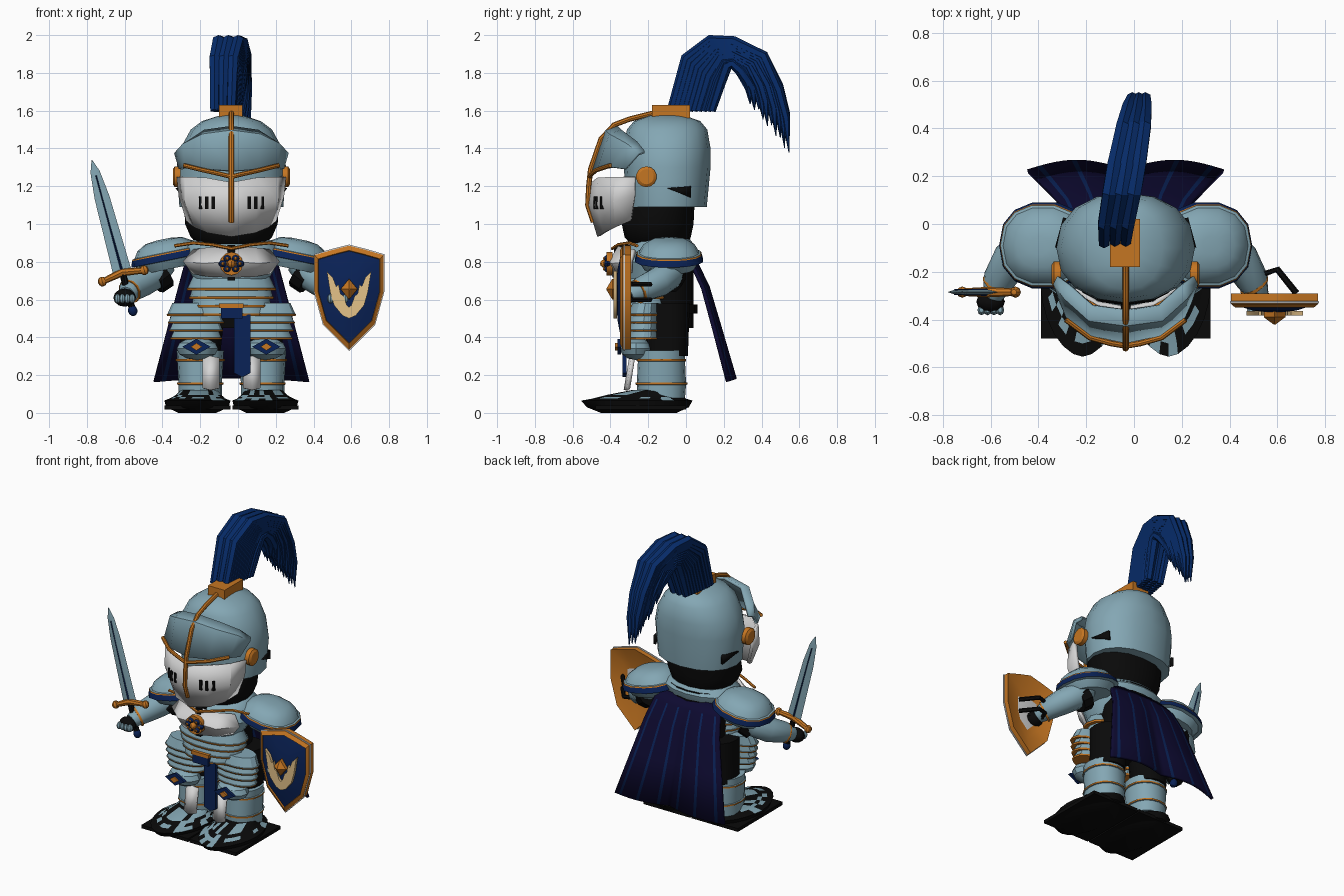
import bpy, bmesh, math, random
from mathutils import Vector, Matrix

if "Cube" in bpy.data.objects:
    bpy.data.objects.remove(bpy.data.objects["Cube"])

random.seed(4)
CX = -0.035  # body centre line


def mat(name, r, g, b):
    m = bpy.data.materials.new(name)
    m.diffuse_color = (r, g, b, 1)
    m.use_nodes = True
    m.node_tree.nodes["Principled BSDF"].inputs["Base Color"].default_value = m.diffuse_color
    return m


STEEL = mat("steel blue", 0.23, 0.385, 0.455)
WHITE = mat("pale metal", 0.66, 0.66, 0.66)
GOLD = mat("gold", 0.56, 0.18, 0.016)
NAVY = mat("navy", 0.003, 0.016, 0.095)
PLUME = mat("plume blue", 0.002, 0.025, 0.145)
CAPE = mat("cape indigo", 0.004, 0.003, 0.03)
BLACK = mat("black", 0.003, 0.003, 0.003)
CREAM = mat("cream", 0.78, 0.54, 0.25)


def make(name, verts, faces, mats, index=None, solid=0):
    me = bpy.data.meshes.new(name)
    me.from_pydata([tuple(v) for v in verts], [], faces)
    mats = mats if isinstance(mats, list) else [mats]
    for m in mats:
        me.materials.append(m)
    if index:
        for p, i in zip(me.polygons, index):
            p.material_index = i
    bm = bmesh.new()
    bm.from_mesh(me)
    bmesh.ops.remove_doubles(bm, verts=bm.verts, dist=1e-5)
    bmesh.ops.recalc_face_normals(bm, faces=bm.faces)
    bm.to_mesh(me)
    bm.free()
    ob = bpy.data.objects.new(name, me)
    bpy.context.collection.objects.link(ob)
    if solid:
        md = ob.modifiers.new("thickness", 'SOLIDIFY')
        md.thickness, md.offset = solid, 0
    return ob


def skin(name, rings, mats, index=None):
    """Join closed rings of equal length, with end caps."""
    n, k = len(rings[0]), len(rings)
    faces = [(i * n + j, i * n + (j + 1) % n, (i + 1) * n + (j + 1) % n, (i + 1) * n + j)
             for i in range(k - 1) for j in range(n)]
    idx = [index[i] if index else 0 for i in range(k - 1) for j in range(n)]
    faces += [tuple(range(n)), tuple(range((k - 1) * n, k * n))]
    idx += [idx[0], idx[-1]]
    return make(name, [v for r in rings for v in r], faces, mats, idx)


def loft(name, rings, mats, n=16, p=2.2, index=None):
    """Stack of superellipses: (z, x, y, rx, ry)."""
    def pt(a, z, x, y, rx, ry):
        c, s = math.cos(a), math.sin(a)
        return (x + rx * math.copysign(abs(c) ** (2 / p), c),
                y + ry * math.copysign(abs(s) ** (2 / p), s), z)
    return skin(name, [[pt(2 * math.pi * j / n, *r) for j in range(n)] for r in rings], mats, index)


def tube(name, pts, radii, m, n=8, flat=1.0):
    pts = [Vector(p) for p in pts]
    if not isinstance(radii, (list, tuple)):
        radii = [radii] * len(pts)
    d = pts[-1] - pts[0]
    ref = Vector([1.0 if i == min(range(3), key=lambda k: abs(d[k])) else 0.0 for i in range(3)])
    rings = []
    for i, (c, r) in enumerate(zip(pts, radii)):
        t = (pts[min(i + 1, len(pts) - 1)] - pts[max(i - 1, 0)]).normalized()
        u = t.cross(ref).normalized()
        w = t.cross(u)
        rings.append([c + r * (math.cos(a) * u + flat * math.sin(a) * w)
                      for a in (2 * math.pi * j / n for j in range(n))])
    return skin(name, rings, m)


def ball(name, c, r, m, n=12):
    lat = [math.pi * (k / 6 - 0.5) for k in range(7)]
    return loft(name, [(c[2] + r[2] * math.sin(a), c[0], c[1], r[0] * math.cos(a), r[1] * math.cos(a))
                       for a in lat], m, n, 2)


def box(name, x0, x1, y0, y1, z0, z1, m):
    return skin(name, [[(x0, y0, z), (x1, y0, z), (x1, y1, z), (x0, y1, z)] for z in (z0, z1)], m)


def plate(name, pts, y, t, m):
    """Upright plate from an x-z outline."""
    return skin(name, [[(x, yy, z) for x, z in pts] for yy in (y, y - t)], m)


def wrap(name, rows, m, solid=0.02):
    """Sheet mirrored across the body centre, from half rows."""
    full = [[(CX - x, y, z) for x, y, z in reversed(r)] + [(CX + x, y, z) for x, y, z in r] for r in rows]
    n = len(full[0])
    faces = [(i * n + j, i * n + j + 1, (i + 1) * n + j + 1, (i + 1) * n + j)
             for i in range(len(rows) - 1) for j in range(n - 1)]
    return make(name, [v for r in full for v in r], faces, m, solid=solid)


def diamond(x, z, w, h):
    return [(x - w, z), (x, z - h), (x + w, z), (x, z + h)]


# Helmet and head
loft("helmet", [(1.09, CX, -0.1, .275, .21), (1.3, CX, -0.1, .29, .23), (1.4, CX, -0.1, .27, .23),
                (1.5, CX, -0.1, .215, .213), (1.545, CX, -0.1, .155, .175), (1.575, CX, -0.1, .06, .09)], STEEL)
loft("head", [(.89, CX, -.14, .17, .15), (.93, CX, -.15, .215, .175), (1.0, CX, -.15, .245, .19),
              (1.1, CX, -.13, .25, .175)], BLACK)
wrap("brow_visor", [[(0, -.36, 1.51), (.14, -.34, 1.49), (.23, -.26, 1.43), (.28, -.22, 1.38)],
                    [(0, -.42, 1.49), (.15, -.40, 1.47), (.25, -.31, 1.42), (.295, -.25, 1.37)],
                    [(0, -.49, 1.28), (.14, -.46, 1.29), (.24, -.39, 1.30), (.27, -.32, 1.29)]], STEEL)
wrap("face_guard", [[(0, -.49, 1.22), (.13, -.46, 1.245), (.24, -.37, 1.25), (.28, -.27, 1.25)],
                    [(0, -.51, 1.10), (.13, -.465, 1.10), (.24, -.38, 1.12), (.27, -.27, 1.15)],
                    [(0, -.46, .935), (.12, -.43, .955), (.19, -.37, .985), (.23, -.29, 1.02)]], WHITE)
tube("crest_strip", [(CX, -.16, 1.59), (CX, -.3, 1.555), (CX, -.38, 1.525), (CX, -.45, 1.45),
                     (CX, -.505, 1.29), (CX, -.515, 1.2), (CX, -.52, 1.1), (CX, -.49, 1.01)], .014, GOLD)
box("plume_socket", -.1, .025, -.18, .02, 1.56, 1.63, GOLD)
for s in (-1, 1):
    X = lambda d: CX + s * d
    tube("brow_trim", [(X(0), -.51, 1.25), (X(.06), -.5, 1.265), (X(.15), -.475, 1.285), (X(.25), -.4, 1.31)],
         .012, GOLD)
    tube("ear_disc", [(X(.27), -.21, 1.25), (X(.3), -.21, 1.25), (X(.31), -.21, 1.25)], [.055, .055, .04], GOLD, 14)
    make("helmet_vent", [(X(.288), -.1, 1.19), (X(.254), .025, 1.2), (X(.252), .025, 1.14)], [(0, 1, 2)], BLACK,
         solid=.016)
    for d, y in ((.095, -.487), (.13, -.475), (.163, -.45)):
        box("breath_slit", X(d) - .009, X(d) + .009, y - .004, y + .015, 1.08, 1.145, BLACK)

# Plume: fanned strands from the socket, over and down the back
for k in range(10):
    t = k / 9
    mix = lambda a, b: a + (b - a) * t
    for j in range(3):
        o = (j - 1) * .045
        path = [(mix(.135, -.08), 1.6), (mix(.18, 0), mix(1.74, 1.88)), (mix(.215, .13), mix(1.84, 1.972)),
                (mix(.25, .25), mix(1.85, 1.965)), (mix(.29, .41), mix(1.81, 1.89)),
                (mix(.325, .49), mix(1.76, 1.72)), (mix(.335, .53), mix(1.73, 1.57)),
                (mix(.34, .545), mix(1.65, 1.39))]
        jig = random.uniform(-.02, .025)
        wide = [1, 1.1, 1.15, 1.15, 1, .8, .6, .5]
        tube("plume_strand", [(-.075 + o * wide[i] + y * .18 * (1 if y > 0 else .4), y,
                               z + (jig if i > 4 else 0)) for i, (y, z) in enumerate(path)],
             [.022, .027, .03, .03, .028, .026, .022, .002], PLUME, 6, 1.1)

# Torso
loft("torso", [(.45, CX, -.08, .17, .12), (.6, CX, -.09, .18, .13), (.9, CX, -.1, .2, .14)], BLACK)
loft("breastplate", [(.71, CX, -.2, .2, .15), (.8, CX, -.17, .25, .2), (.88, CX, -.13, .25, .18),
                     (.92, CX, -.12, .2, .14)], STEEL)
wrap("chest_panel", [[(.015, -.35, .88), (.12, -.33, .87), (.2, -.27, .86)],
                     [(.015, -.40, .80), (.14, -.385, .79), (.25, -.29, .8)],
                     [(.015, -.38, .72), (.12, -.35, .725), (.2, -.29, .74)]], WHITE)
box("chest_seam", CX - .02, CX + .02, -.38, -.3, .7, .89, BLACK)
tube("collar_trim", [(CX + x, y, z) for x, y, z in ((-.3, -.26, .885), (-.2, -.3, .9), (-.1, -.36, .89),
     (0, -.39, .87), (.1, -.36, .89), (.2, -.3, .9), (.3, -.26, .885))], .009, GOLD, 6)
tube("brooch_base", [(CX, -.39, .79), (CX, -.422, .79)], .062, GOLD, 12)
for a in range(6):
    c = (CX + .045 * math.cos(a * math.pi / 3), -.415, .79 + .032 * math.sin(a * math.pi / 3))
    ball("brooch_petal", c, (.023, .02, .019), NAVY, 8)
    ball("brooch_bead", (c[0], -.432, c[2]), (.009, .009, .009), GOLD, 6)
ball("brooch_gem", (CX, -.43, .79), (.022, .025, .022), GOLD, 8)
for i in range(4):
    z = .70 - .045 * i
    loft("belly_lame", [(z - .052, CX, -.21, .235 - .012 * i, .135), (z - .04, CX, -.21, .237 - .012 * i, .139),
                        (z - .039, CX, -.21, .232 - .012 * i, .134), (z + .03, CX, -.21, .2, .11)],
         [GOLD, STEEL], 18, 2.2, [0, 1, 1])
loft("belt", [(.525, CX, -.13, .2, .19), (.575, CX, -.13, .2, .19)], BLACK)
box("belt_buckle", -.1, .03, -.36, -.3, .555, .578, GOLD)
plate("front_cloth", [(-.02, .52), (-.02, .21), (.022, .19), (.065, .21), (.065, .52)], -.315, .02, NAVY)
box("cloth_knot", -.09, .025, -.358, -.3, .5, .555, NAVY)

for s in (-1, 1):
    X = lambda d: CX + s * d
    # Shoulder guards: domed shells tilted outwards, with sloping navy bands
    R = [(.755, .14), (.79, .165), (.80, .17), (.802, .196), (.835, .186), (.842, .182), (.845, .17),
         (.88, .148), (.908, .1), (.916, .04)]
    ob = loft("shoulder_guard", [(z, 0, 0, r, r * .94) for z, r in R], [STEEL, NAVY, GOLD], 14, 2.3,
              [0, 0, 0, 1, 2, 0, 0, 0, 0])
    ob.data.transform(Matrix.Translation((X(.345), -.09, .845)) @ Matrix.Rotation(s * .2, 4, 'Y')
                      @ Matrix.Translation((0, 0, -.84)))
    # Arms and hands
    tube("arm", [(X(.36), -.07, .8), (X(.42), -.1, .73), (X(.48), -.15, .69), (X(.53), -.235, .655),
                 (X(.555), -.3, .625)], [.075, .085, .08, .068, .045], STEEL, 12)
    tube("arm_joint", [(X(.36), -.08, .74), (X(.41), -.1, .7)], [.085, .08], BLACK, 10)
    tube("cuff_trim", [(X(.535), -.25, .645), (X(.542), -.26, .64)], .066, GOLD, 12)
    ball("palm", (X(.565), -.325, .61), (.06, .045, .048), BLACK)
    for f in range(4):
        ball("finger", (X(.525 + .026 * f), -.36, .605), (.017, .022, .025), STEEL, 8)
    # Legs
    loft("thigh", [(.3, X(.165), -.1, .105, .11), (.58, X(.15), -.1, .12, .12)], BLACK)
    for i in range(4):
        z, w = .42 + .042 * i, .135 + .006 * i
        loft("thigh_lame", [(z - .032, X(.187), -.225, w, .08), (z - .022, X(.187), -.225, w + .003, .085),
                            (z - .021, X(.187), -.225, w - .002, .08), (z + .035, X(.185), -.215, w - .025, .07)],
             [GOLD, STEEL], 14, 2.2, [0, 1, 1])
    loft("shin", [(.08, X(.165), -.13, .115, .125), (.148, X(.165), -.13, .115, .13),
                  (.15, X(.165), -.13, .122, .137), (.16, X(.165), -.13, .122, .137),
                  (.162, X(.165), -.13, .115, .13), (.272, X(.165), -.13, .122, .125),
                  (.274, X(.165), -.13, .13, .131), (.284, X(.165), -.13, .13, .131),
                  (.286, X(.165), -.13, .122, .125), (.33, X(.165), -.13, .125, .125)],
         [STEEL, GOLD], 16, 2.2, [0, 0, 1, 0, 0, 0, 1, 0, 0])
    make("shin_plate", [(X(.065), -.28, .29), (X(.11), -.29, .3), (X(.15), -.28, .29),
                        (X(.065), -.305, .13), (X(.11), -.32, .12), (X(.15), -.305, .13)],
         [(0, 1, 4, 3), (1, 2, 5, 4)], WHITE, solid=.02)
    ball("knee", (X(.18), -.265, .34), (.11, .085, .06), STEEL)
    plate("knee_diamond", diamond(X(.185), .35, .075, .042), -.345, .018, NAVY)
    plate("knee_stud", diamond(X(.185), .35, .03, .02), -.36, .015, GOLD)
    # Feet with patchy plating, and soles
    foot = loft("foot", [(0, X(.18), -.25, .1, .2), (.03, X(.18), -.255, .165, .27), (.065, X(.18), -.26, .175, .295),
                         (.075, X(.18), -.25, .15, .25), (.085, X(.175), -.235, .135, .225),
                         (.095, X(.175), -.22, .12, .2), (.12, X(.17), -.16, .1, .13)],
                [BLACK, STEEL], 24, 1.8)
    for p in foot.data.polygons:
        if .06 < p.center.z < .11 and p.center.y < -.08 and random.random() < .38:
            p.material_index = 1
    box("sole", min(X(.005), X(.355)), max(X(.005), X(.355)), -.48, 0, .018, .04, BLACK)

# Cape in two swelling lobes with thin lighter pleats
verts, faces, idx, N = [], [], [], 40
for v, y0, z in ((0, .02, .84), (.1, .06, .78), (.28, .11, .66), (.6, .16, .44), (1, .22, .165)):
    for c in range(N + 1):
        u = 2 * c / N - 1
        verts.append((CX + u * (.23 + .18 * v), y0 + .04 * v * math.sin(math.pi * abs(u)) - .03 * u * u * (1 - v),
                      z + .02 * v * (1 - u * u)))
for r in range(4):
    for c in range(N):
        faces.append((r * (N + 1) + c, r * (N + 1) + c + 1, (r + 1) * (N + 1) + c + 1, (r + 1) * (N + 1) + c))
        idx.append(1 if c % 7 == 2 and 0 < r < 4 else 0)
make("cape", verts, faces, [CAPE, NAVY], idx, solid=.018)

# Sword, modelled upright at its guard and then tilted into the hand
sword = [loft("blade", [(0, 0, 0, .05, .011), (.42, 0, 0, .04, .01), (.56, 0, 0, .025, .008), (.625, 0, 0, .002, .002)],
              STEEL, 4, 2),
         loft("blade_groove", [(0, 0, 0, .016, .016), (.54, 0, 0, .009, .012)], NAVY, 4, 2),
         tube("sword_guard", [(-.11, 0, -.01), (0, 0, .01), (.11, 0, -.01)], [.016, .022, .016], GOLD),
         tube("sword_grip", [(0, 0, 0), (0, 0, -.18)], .018, BLACK),
         ball("pommel", (0, 0, -.2), (.025, .025, .03), NAVY)]
sword += [ball("guard_knob", (s * .115, 0, -.01), (.024, .024, .026), GOLD, 8) for s in (-1, 1)]
for ob in sword:
    ob.data.transform(Matrix.Translation((-.61, -.285, .735)) @ Matrix.Rotation(-.265, 4, 'Y'))

# Shield, hollow behind and domed in front
SX, SZ = .588, .64
half = [(0, .245), (.09, .222), (.182, .195), (.182, .0), (.135, -.17), (.0, -.305)]
outline = half + [(-x, z) for x, z in reversed(half[1:-1])]
ring = lambda k, y: [(SX + x * k, y, SZ + z * k) for x, z in outline]
skin("shield", [ring(.05, -.33), ring(.6, -.318), ring(1, -.29), ring(1, -.335), ring(.9, -.35), ring(.885, -.34),
                ring(.5, -.362), ring(.03, -.372)], [GOLD, NAVY], [0, 0, 0, 0, 0, 1, 1])
skin("shield_edge", [ring(1.0, -.322), ring(1.025, -.324), ring(1.025, -.331), ring(1.0, -.332)], WHITE)
wing = [(.0, .5), (.035, .515), (.08, .57), (.1, .64), (.118, .75), (.085, .715), (.068, .67), (.055, .68),
        (.045, .63), (.03, .62), (.012, .57), (0, .56)]
for s in (-1, 1):
    plate("shield_wing", [(SX + s * x, z) for x, z in wing], -.365, .018, CREAM)
skin("shield_gem", [[(SX + x * k, y, .655 + z * k) for x, z in ((-.045, 0), (0, -.055), (.045, 0), (0, .055))]
                    for k, y in ((1, -.365), (1, -.39), (.1, -.42))], GOLD)
for z in (.6, .68):
    tube("shield_strap", [(.5, -.3, z), (.54, -.21, z), (.6, -.19, z), (.68, -.29, z)], .014, BLACK, 6)

# Smooth shading with crisp edges
bpy.ops.object.select_all(action='SELECT')
bpy.context.view_layer.objects.active = bpy.context.selected_objects[0]
bpy.ops.object.shade_smooth_by_angle(angle=math.radians(32))
